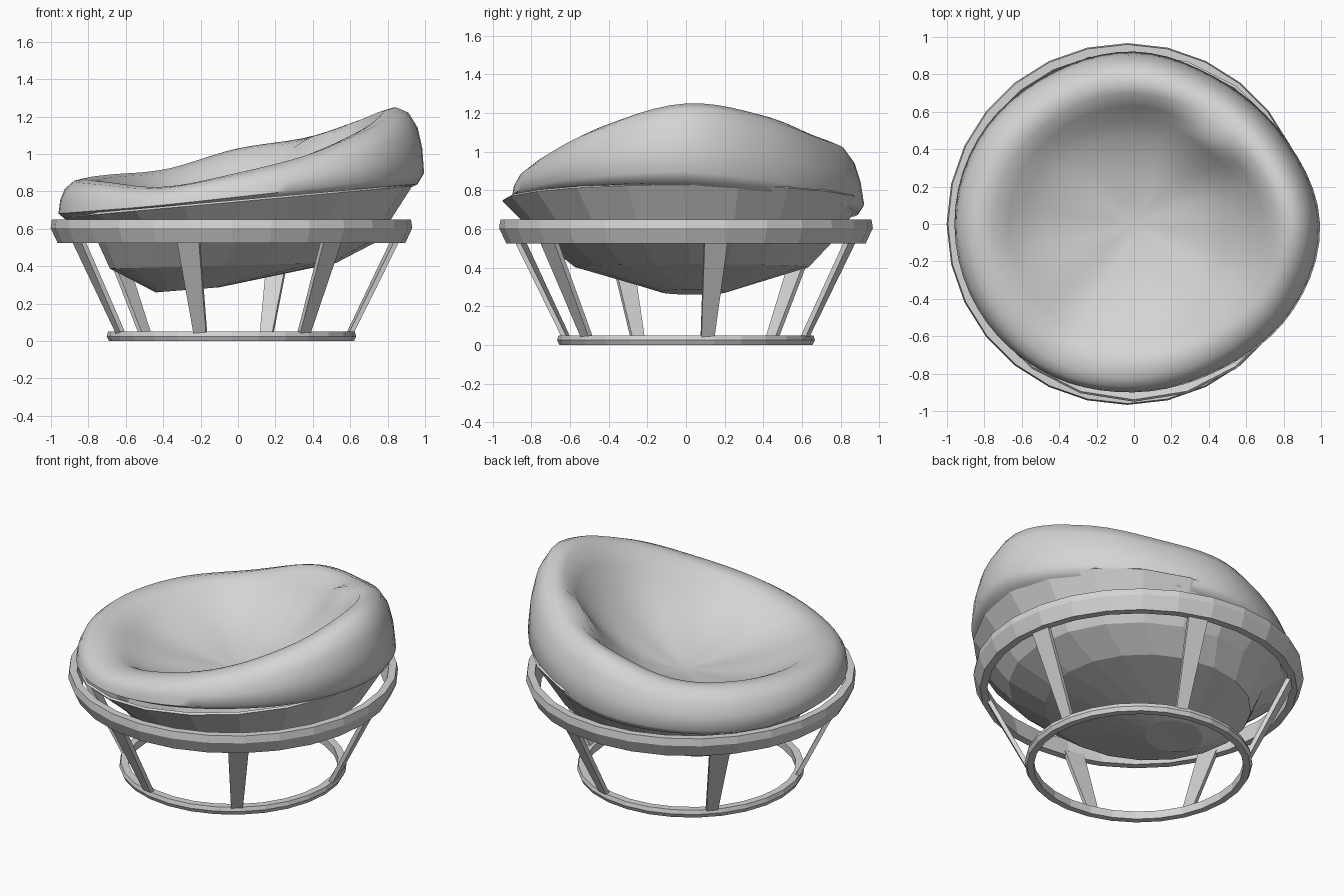
import bpy, bmesh
from math import sin, cos, pi, radians, exp, floor
from mathutils import Vector

cube = bpy.data.objects.get("Cube")
if cube:
    bpy.data.objects.remove(cube)

GREY = (0.66, 0.66, 0.66, 1)
grey = bpy.data.materials.new("plain_grey")
grey.use_nodes = True
grey.diffuse_color = GREY
grey.node_tree.nodes["Principled BSDF"].inputs["Base Color"].default_value = GREY

CX = -0.035  # centre of the stand


def finish(name, bm, smooth=None):
    bmesh.ops.recalc_face_normals(bm, faces=bm.faces)
    mesh = bpy.data.meshes.new(name)
    bm.to_mesh(mesh)
    bm.free()
    mesh.materials.append(grey)
    obj = bpy.data.objects.new(name, mesh)
    bpy.context.collection.objects.link(obj)
    if smooth:
        bpy.ops.object.select_all(action="DESELECT")
        obj.select_set(True)
        bpy.context.view_layer.objects.active = obj
        bpy.ops.object.shade_smooth_by_angle(angle=radians(smooth))
    return obj


def loft(bm, rings, closed=False, tip=None):
    """Join rings of points with quads, optionally looping round or ending in a tip."""
    loops = [[bm.verts.new(p) for p in ring] for ring in rings]
    n = len(loops[0])
    pairs = list(zip(loops, loops[1:])) + ([(loops[-1], loops[0])] if closed else [])
    for a, b in pairs:
        for i in range(n):
            j = (i + 1) % n
            bm.faces.new((a[i], a[j], b[j], b[i]))
    if tip is not None:
        t = bm.verts.new(tip)
        for i in range(n):
            bm.faces.new((loops[-1][i], loops[-1][(i + 1) % n], t))


def circle(cx, cy, r, z, sides, slope=0.0):
    """Ring of points, tilted up towards +x by the slope."""
    pts = []
    for i in range(sides):
        a = 2 * pi * i / sides
        x, y = r * cos(a), r * sin(a)
        pts.append((cx + x, cy + y, z + slope * x))
    return pts


def hoop(name, profile):
    bm = bmesh.new()
    loft(bm, [circle(CX, 0, r, z, 28) for r, z in profile], closed=True)
    return finish(name, bm)


# Stand: two hoops
hoop("upper_hoop", [(0.967, 0.605), (0.96, 0.65), (0.915, 0.65), (0.885, 0.525), (0.93, 0.525)])
hoop("base_hoop", [(0.655, 0.0), (0.667, 0.025), (0.66, 0.05), (0.615, 0.05), (0.615, 0.0)])

# Stand: tapered flat struts between the hoops
for k, deg in enumerate((10, 73, 136, 203, 255, 307)):
    a = radians(deg)
    out, side = Vector((cos(a), sin(a), 0)), Vector((-sin(a), cos(a), 0))
    bm = bmesh.new()
    rings = []
    for r, z, w in ((0.638, 0.03, 0.034), (0.9, 0.56, 0.062)):
        c = Vector((CX, 0, z)) + out * r
        rings.append([c + out * u * 0.014 + side * v * w
                      for u, v in ((-1, -1), (1, -1), (1, 1), (-1, 1))])
    loft(bm, rings)
    bmesh.ops.holes_fill(bm, edges=bm.edges)
    finish(f"strut_{k + 1}", bm)

# Tilted faceted basket, its lowest point towards -x
bm = bmesh.new()
loft(bm, [circle(0, -0.018, 0.932, 0.745, 20, 0.09),
          circle(-0.005, 0.01, 0.745, 0.53, 20),
          circle(-0.08, 0.03, 0.605, 0.403, 20, 0.025),
          circle(-0.27, 0.04, 0.17, 0.274, 20, 0.08)], tip=(-0.27, 0.04, 0.276))
basket = finish("basket", bm)
shell = basket.modifiers.new("thickness", "SOLIDIFY")
shell.thickness = 0.015
shell.offset = -1


# Cushion: outline radius and crest height every 30 degrees, smoothly interpolated
OUTLINE = (0.995, 0.93, 0.9, 0.925, 0.925, 0.95, 0.96, 0.95, 0.925, 0.9, 0.905, 0.965)
CREST = (1.25, 1.19, 1.09, 1.03, 0.92, 0.89, 0.87, 0.85, 0.825, 0.9, 1.0, 1.14)


def around(table, a):
    t = a / (2 * pi) * len(table)
    i = floor(t)
    f = t - i
    p0, p1, p2, p3 = (table[(i + d) % len(table)] for d in (-1, 0, 1, 2))
    return 0.5 * (2 * p1 + (p2 - p0) * f + (2 * p0 - 5 * p1 + 4 * p2 - p3) * f * f
                  + (3 * p1 - p0 - 3 * p2 + p3) * f ** 3)


SEAT = 0.65
OUTER = ((0.88, -0.06), (0.965, -0.03), (1.0, 0.11), (0.99, 0.45), (0.965, 0.73),
         (0.915, 0.93), (0.85, 1.0), (0.78, 0.95))
INNER = ((0.7, 0.77), (0.62, 0.56), (0.52, 0.38), (0.4, 0.22), (0.27, 0.11), (0.13, 0.03))
SEGMENTS = 64


def cushion_ring(frac, level, inner):
    pts = []
    for i in range(SEGMENTS):
        a = 2 * pi * i / SEGMENTS
        # the back leans inwards as it rises
        r = around(OUTLINE, a) * frac * (1 - 0.03 * max(0, level * sin(a)))
        x, y = r * cos(a), r * sin(a)
        top = around(CREST, a)
        # the underside follows the basket and hangs over its rim at the back
        low = SEAT if inner else 0.755 + 0.1 * x - 0.07 * max(0, y)
        z = low + (top - low) * level
        if inner:  # plump bulge at the back left and gentle radial folds
            z += 0.08 * exp(-((x - 0.42) ** 2 + (y - 0.46) ** 2) / 0.035)
            z += 0.008 * sin(7 * a + 1) * frac
        pts.append((x, y, z))
    return pts


bm = bmesh.new()
loft(bm, [cushion_ring(f, l, False) for f, l in OUTER]
     + [cushion_ring(f, l, True) for f, l in INNER], tip=(0, 0, SEAT - 0.005))
finish("cushion", bm, smooth=60)
